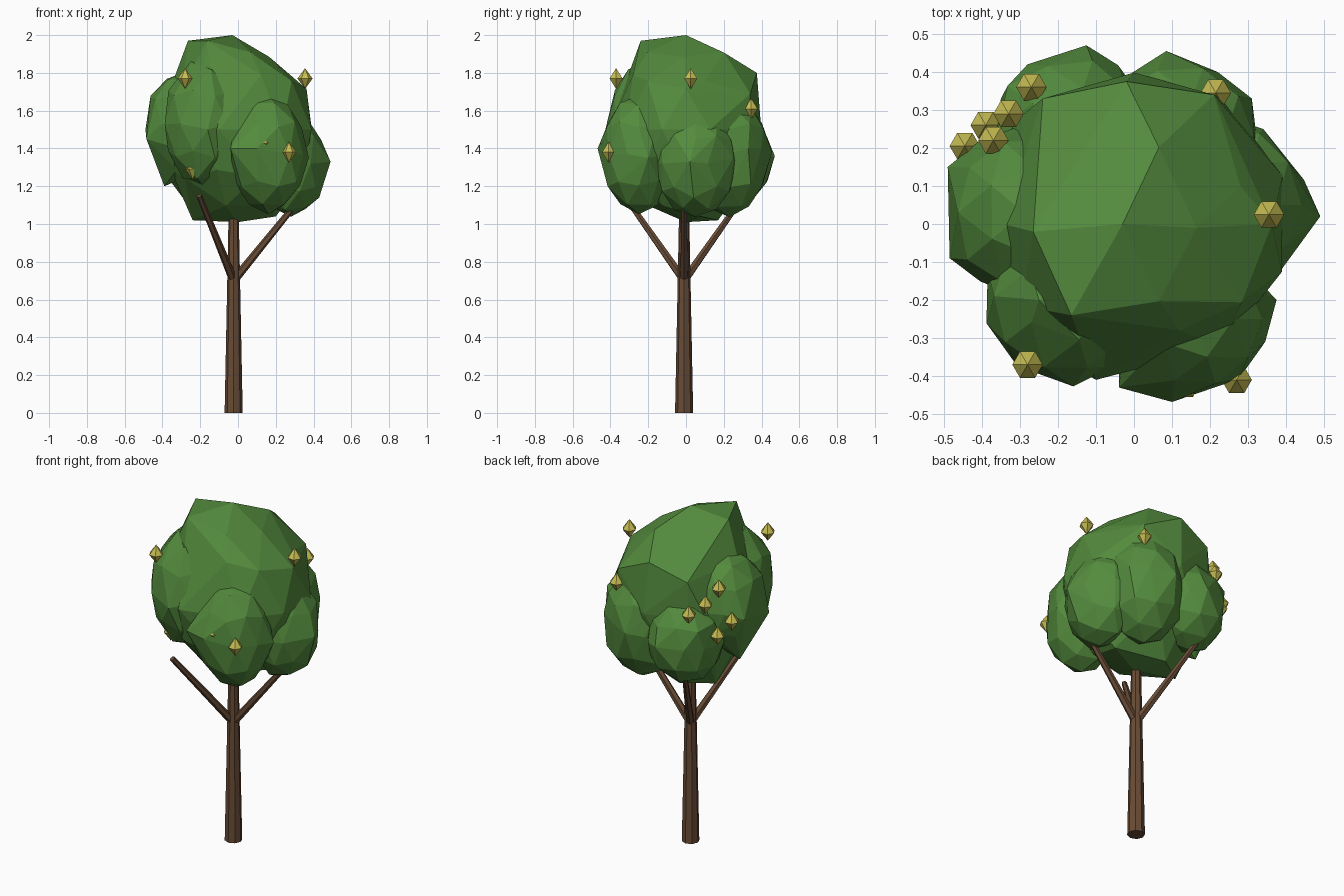
import bpy, bmesh, math, random
from mathutils import Vector, Matrix

if "Cube" in bpy.data.objects:
    bpy.data.objects.remove(bpy.data.objects["Cube"])

random.seed(4)

def material(name, rgb):
    m = bpy.data.materials.new(name)
    m.diffuse_color = (*rgb, 1)
    m.use_nodes = True
    m.node_tree.nodes["Principled BSDF"].inputs["Base Color"].default_value = m.diffuse_color
    return m

BARK = material("bark brown", (0.14, 0.072, 0.037))
LEAF = material("leaf green", (0.088, 0.258, 0.047))
FRUIT = material("fruit yellow", (0.58, 0.52, 0.088))

def finish(name, bm, mat):
    me = bpy.data.meshes.new(name)
    bm.to_mesh(me)
    bm.free()
    me.materials.append(mat)
    ob = bpy.data.objects.new(name, me)
    bpy.context.collection.objects.link(ob)
    return ob

def limb(name, a, b, r1, r2, sides):
    a, b = Vector(a), Vector(b)
    rot = (b - a).to_track_quat('Z', 'Y').to_matrix().to_4x4()
    bm = bmesh.new()
    bmesh.ops.create_cone(bm, cap_ends=True, segments=sides, radius1=r1, radius2=r2,
                          depth=(b - a).length,
                          matrix=Matrix.Translation((a + b) / 2) @ rot)
    finish(name, bm, BARK)

def blob(name, centre, size, noise=0.05, pulls=()):
    # faceted ellipsoid; each pull moves the nearest vertex to a point
    c = Vector(centre)
    bm = bmesh.new()
    bmesh.ops.create_icosphere(bm, subdivisions=2, radius=1)
    free = list(bm.verts)
    for v in bm.verts:
        k = 1 + random.uniform(-noise, noise)
        v.co = c + Vector([v.co[i] * size[i] * k for i in range(3)])
    for p in pulls:
        p = Vector(p)
        best = min(free, key=lambda v: (v.co - p).length)
        best.co = p
        free.remove(best)
    # convex outline keeps the facets clean
    hull = bmesh.ops.convex_hull(bm, input=bm.verts)
    junk = [g for g in hull["geom_interior"] + hull["geom_unused"]
            if isinstance(g, bmesh.types.BMVert)]
    bmesh.ops.delete(bm, geom=list(set(junk)), context='VERTS')
    finish(name, bm, LEAF)

# trunk and three branches
CX, CY = -0.023, -0.01
limb("trunk", (CX, CY, 0), (CX, CY, 1.05), 0.048, 0.027, 8)
for i in range(3):
    t = math.radians(120 * i)
    d = Vector((math.cos(t), math.sin(t), 0))
    base = Vector((CX, CY, 0.7))
    limb(f"branch_{i + 1}", base, base + d * 0.365 + Vector((0, 0, 0.45)), 0.023, 0.015, 6)

# foliage: main crown with large angular top, and smaller clumps round it
blob("main_crown", (0, 0, 1.5), (0.405, 0.405, 0.48), 0.02, [
    (-0.03, 0, 2.0), (-0.265, -0.02, 1.97), (-0.165, -0.24, 1.97),
    (-0.02, 0.375, 1.80), (0.21, 0.34, 1.69), (0.165, -0.01, 1.885),
    (0.28, 0.1, 1.76), (-0.24, 0.33, 1.72), (0.12, -0.28, 1.79),
    (-0.24, 0.06, 1.02), (0.2, 0.08, 1.04), (-0.08, 0.17, 1.02), (0, 0, 1.01),
    (-0.1, -0.41, 1.5), (-0.38, -0.17, 1.5), (-0.35, 0.24, 1.42)])
clumps = {
    "right_clump": ((0.28, 0.05, 1.32), (0.18, 0.22, 0.28),
                    [(0.49, 0.02, 1.33), (0.43, 0.04, 1.14), (0.34, 0.25, 1.35)]),
    "front_right_clump": ((0.16, -0.25, 1.37), (0.2, 0.2, 0.32),
                          [(0.1, -0.468, 1.4), (0.375, -0.2, 1.35), (-0.04, -0.43, 1.4)]),
    "front_left_clump": ((-0.18, -0.19, 1.53), (0.215, 0.225, 0.33),
                         [(-0.25, -0.2, 1.86), (-0.16, -0.427, 1.5)]),
    "left_clump": ((-0.29, 0.03, 1.53), (0.2, 0.23, 0.28),
                   [(-0.49, 0.15, 1.5), (-0.485, -0.09, 1.45), (-0.39, 0.05, 1.2)]),
    "back_left_clump": ((-0.17, 0.25, 1.35), (0.22, 0.21, 0.25),
                        [(-0.125, 0.47, 1.36), (-0.28, 0.42, 1.36), (-0.35, 0.33, 1.35)]),
    "back_right_clump": ((0.12, 0.23, 1.36), (0.22, 0.21, 0.32),
                         [(0.085, 0.455, 1.38), (0.22, 0.4, 1.4), (0.31, 0.33, 1.4)]),
}
for name, (c, s, pulls) in clumps.items():
    blob(name, c, s, 0.03, pulls)

# fruit: small six-sided double cones
spots = [(-0.27, 0.36, 1.55), (-0.33, 0.29, 1.60), (-0.39, 0.26, 1.42),
         (-0.37, 0.22, 1.68), (-0.445, 0.205, 1.50), (0.215, 0.345, 1.61),
         (0.355, 0.025, 1.77), (0.27, -0.41, 1.38), (-0.28, -0.37, 1.77),
         (0.135, -0.42, 1.43), (-0.24, -0.29, 1.29)]
for n, p in enumerate(spots):
    bm = bmesh.new()
    ring = [bm.verts.new((0.04 * math.cos(math.radians(60 * k)),
                          0.04 * math.sin(math.radians(60 * k)), 0)) for k in range(6)]
    top, low = bm.verts.new((0, 0, 0.055)), bm.verts.new((0, 0, -0.055))
    for k in range(6):
        a, b = ring[k], ring[(k + 1) % 6]
        bm.faces.new((a, b, top))
        bm.faces.new((b, a, low))
    bmesh.ops.translate(bm, verts=bm.verts, vec=p)
    finish(f"fruit_{n + 1}", bm, FRUIT)
